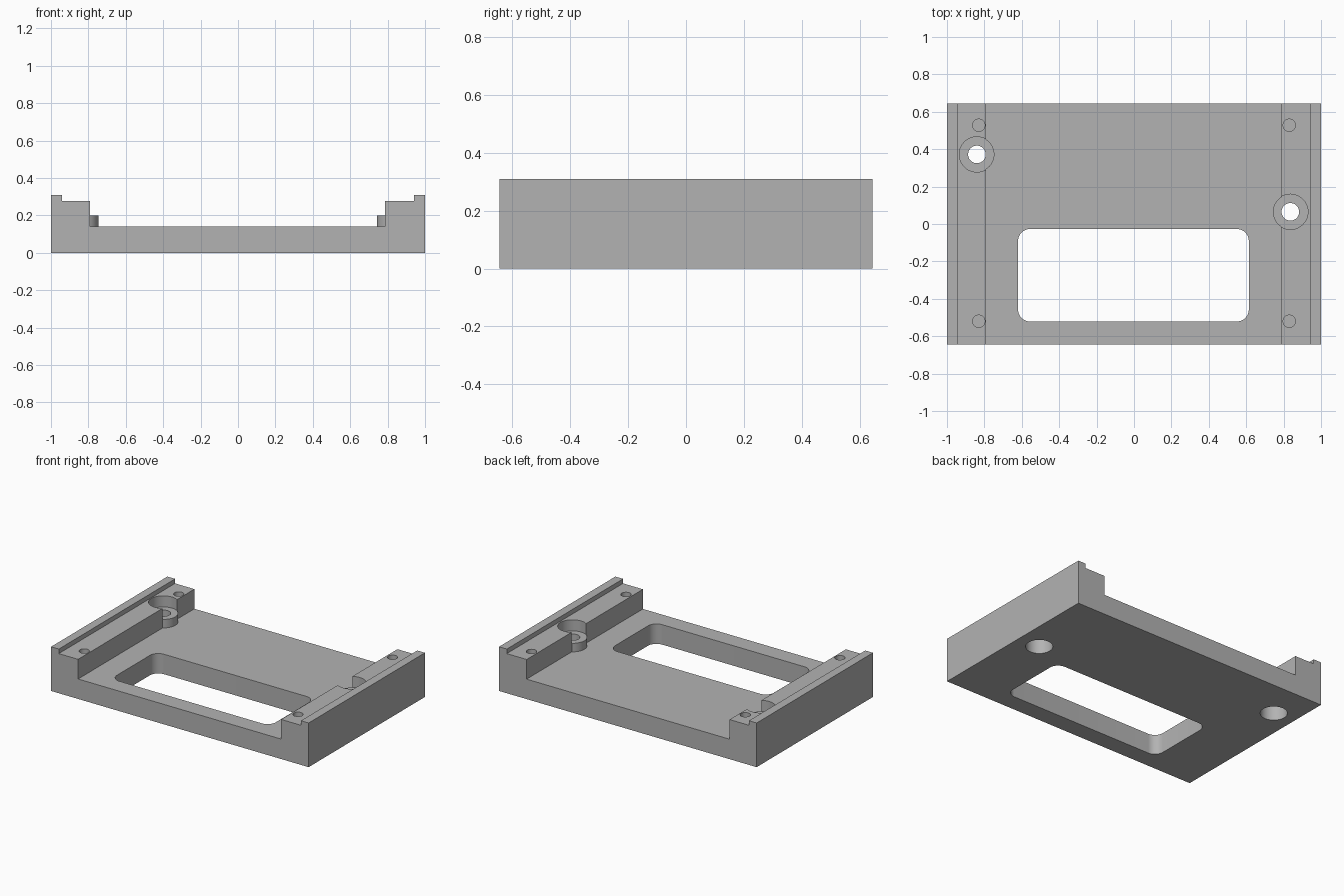
import bpy
import bmesh

HALF_Y = 0.645
BOSSES = [(-0.84, 0.372), (0.836, 0.065)]
SCREW_X, SCREW_Y = 0.83, (-0.52, 0.528)

cube = bpy.data.objects.get("Cube")
if cube:
    bpy.data.objects.remove(cube, do_unlink=True)

grey = bpy.data.materials.new("plain grey")
grey.use_nodes = True
colour = (0.45, 0.45, 0.45, 1)
grey.diffuse_color = colour
grey.node_tree.nodes["Principled BSDF"].inputs["Base Color"].default_value = colour


def add_object(name, bm):
    bmesh.ops.recalc_face_normals(bm, faces=bm.faces)
    mesh = bpy.data.meshes.new(name)
    bm.to_mesh(mesh)
    bm.free()
    mesh.materials.append(grey)
    obj = bpy.data.objects.new(name, mesh)
    bpy.context.collection.objects.link(obj)
    return obj


def cylinder(name, x, y, radius, z0, z1):
    bm = bmesh.new()
    bmesh.ops.create_cone(bm, cap_ends=True, segments=48, radius1=radius,
                          radius2=radius, depth=z1 - z0)
    bmesh.ops.translate(bm, verts=bm.verts, vec=(x, y, (z0 + z1) / 2))
    return add_object(name, bm)


def combine(target, tool, operation):
    mod = target.modifiers.new(tool.name, "BOOLEAN")
    mod.object, mod.operation, mod.solver = tool, operation, "EXACT"
    bpy.context.view_layer.objects.active = target
    bpy.ops.object.modifier_apply(modifier=mod.name)
    bpy.data.objects.remove(tool, do_unlink=True)


# Tray body: stepped channel profile swept front to back
profile = [(-1, 0), (1, 0), (1, 0.31), (0.94, 0.31), (0.94, 0.278), (0.786, 0.278),
           (0.786, 0.14), (-0.79, 0.14), (-0.79, 0.278), (-0.94, 0.278),
           (-0.94, 0.31), (-1, 0.31)]
bm = bmesh.new()
face = bm.faces.new([bm.verts.new((x, -HALF_Y, z)) for x, z in profile])
side = bmesh.ops.extrude_face_region(bm, geom=[face])
moved = [v for v in side["geom"] if isinstance(v, bmesh.types.BMVert)]
bmesh.ops.translate(bm, verts=moved, vec=(0, 2 * HALF_Y, 0))
tray = add_object("mounting_tray", bm)

# Rounded window through the floor
bm = bmesh.new()
bmesh.ops.create_cube(bm, size=1)
bmesh.ops.scale(bm, verts=bm.verts, vec=(1.234, 0.495, 1))
bmesh.ops.translate(bm, verts=bm.verts, vec=(-0.003, -0.274, 0))
uprights = [e for e in bm.edges if abs(e.verts[0].co.z - e.verts[1].co.z) > 0.5]
bmesh.ops.bevel(bm, geom=uprights, offset=0.065, segments=10, profile=0.5,
                affect="EDGES")
combine(tray, add_object("window_cutter", bm), "DIFFERENCE")

# Screw bosses: raised seat, recess above, through hole, wide bore below
for x, y in BOSSES:
    combine(tray, cylinder("boss", x, y, 0.0935, 0.05, 0.25), "UNION")
    combine(tray, cylinder("recess", x, y, 0.0942, 0.2, 0.5), "DIFFERENCE")
    combine(tray, cylinder("through_hole", x, y, 0.047, -0.1, 0.4), "DIFFERENCE")
    combine(tray, cylinder("lower_bore", x, y, 0.086, -0.1, 0.14), "DIFFERENCE")

# Blind screw holes in the four rail ends
for x in (-SCREW_X, SCREW_X):
    for y in SCREW_Y:
        combine(tray, cylinder("screw_hole", x, y, 0.033, 0.12, 0.4), "DIFFERENCE")

# Smooth the bores, keep the machined edges sharp
bpy.ops.object.select_all(action="DESELECT")
tray.select_set(True)
bpy.context.view_layer.objects.active = tray
bpy.ops.object.shade_smooth_by_angle(angle=0.5)
